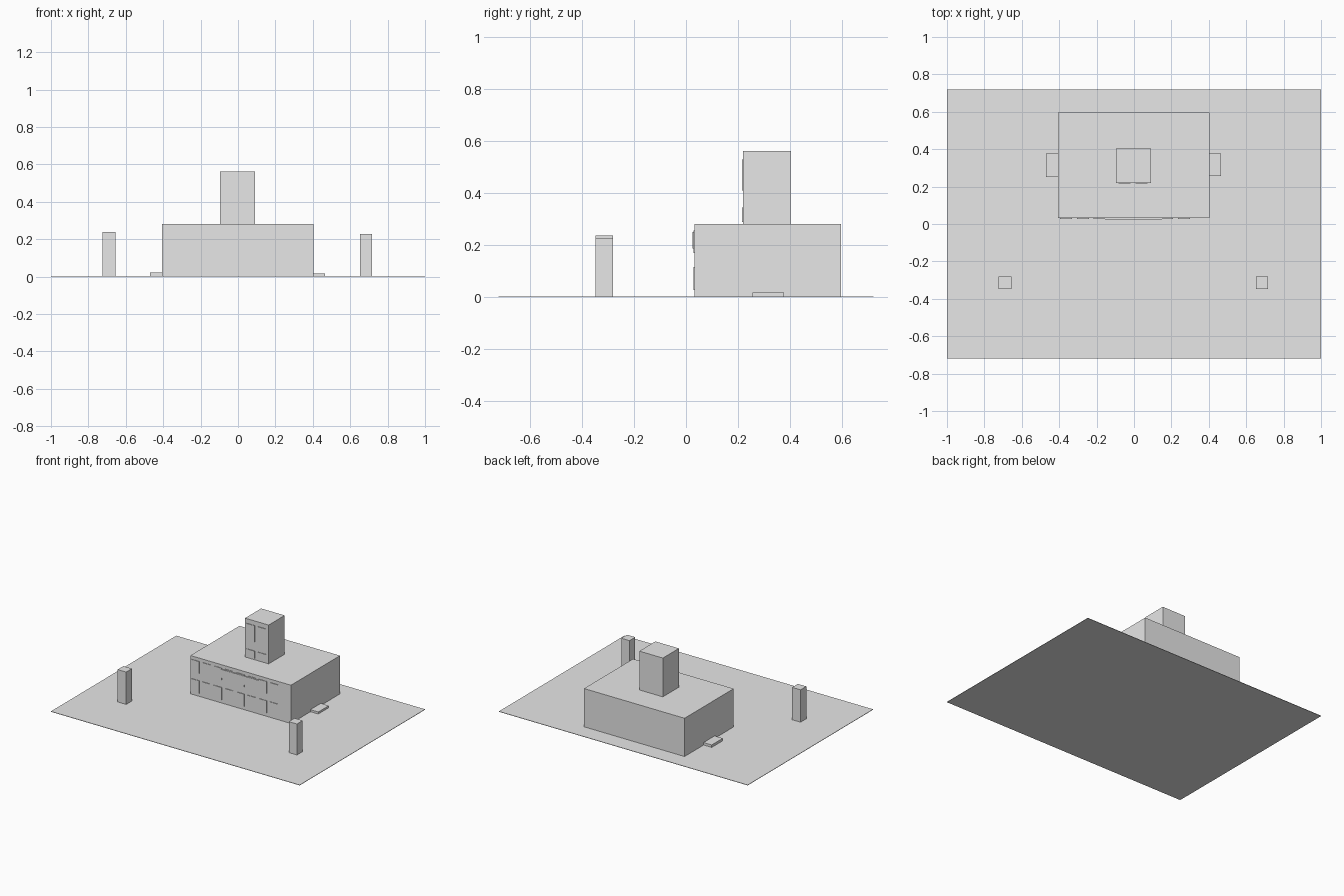
import bpy
import bmesh

if "Cube" in bpy.data.objects:
    bpy.data.objects.remove(bpy.data.objects["Cube"])

grey = bpy.data.materials.new("plain_grey")
grey.diffuse_color = (0.8, 0.8, 0.8, 1)
grey.use_nodes = True
grey.node_tree.nodes["Principled BSDF"].inputs["Base Color"].default_value = grey.diffuse_color


def add_boxes(name, boxes):
    """One object made of boxes given as (x0, x1, y0, y1, z0, z1)."""
    bm = bmesh.new()
    for x0, x1, y0, y1, z0, z1 in boxes:
        for v in bmesh.ops.create_cube(bm, size=1)["verts"]:
            v.co = (x1 if v.co.x > 0 else x0,
                    y1 if v.co.y > 0 else y0,
                    z1 if v.co.z > 0 else z0)
    mesh = bpy.data.meshes.new(name)
    bm.to_mesh(mesh)
    bm.free()
    mesh.materials.append(grey)
    obj = bpy.data.objects.new(name, mesh)
    bpy.context.collection.objects.link(obj)
    return obj


# Ground slab
add_boxes("ground_slab", [(-1, 1, -0.72, 0.72, 0, 0.003)])

# Main block and tower
add_boxes("main_building", [(-0.405, 0.403, 0.032, 0.595, 0.002, 0.281)])
add_boxes("tower", [(-0.097, 0.092, 0.22, 0.404, 0.279, 0.563)])

# Low steps beside the main block
add_boxes("left_step", [(-0.47, -0.403, 0.25, 0.376, 0.002, 0.021)])
add_boxes("right_step", [(0.401, 0.466, 0.256, 0.376, 0.002, 0.018)])

# Free-standing gate pillars
add_boxes("left_pillar", [(-0.724, -0.656, -0.347, -0.281, 0.002, 0.238)])
add_boxes("right_pillar", [(0.651, 0.717, -0.347, -0.281, 0.002, 0.228)])

# Two rows of eight window plates on the front wall
columns = [-0.364 + 0.0903 * i for i in range(8)]
for row, (z0, z1) in {"upper": (0.17, 0.257), "lower": (0.027, 0.117)}.items():
    add_boxes(row + "_windows",
              [(x - 0.032, x + 0.032, 0.028, 0.033, z0, z1) for x in columns])

# Long sign board across the upper windows
add_boxes("sign_board", [(-0.156, 0.151, 0.025, 0.033, 0.187, 0.25)])

# Tower window plates
add_boxes("tower_windows",
          [(x - 0.032, x + 0.032, 0.216, 0.221, z0, z1)
           for x in (-0.051, 0.041)
           for z0, z1 in ((0.41, 0.53), (0.29, 0.345))])
